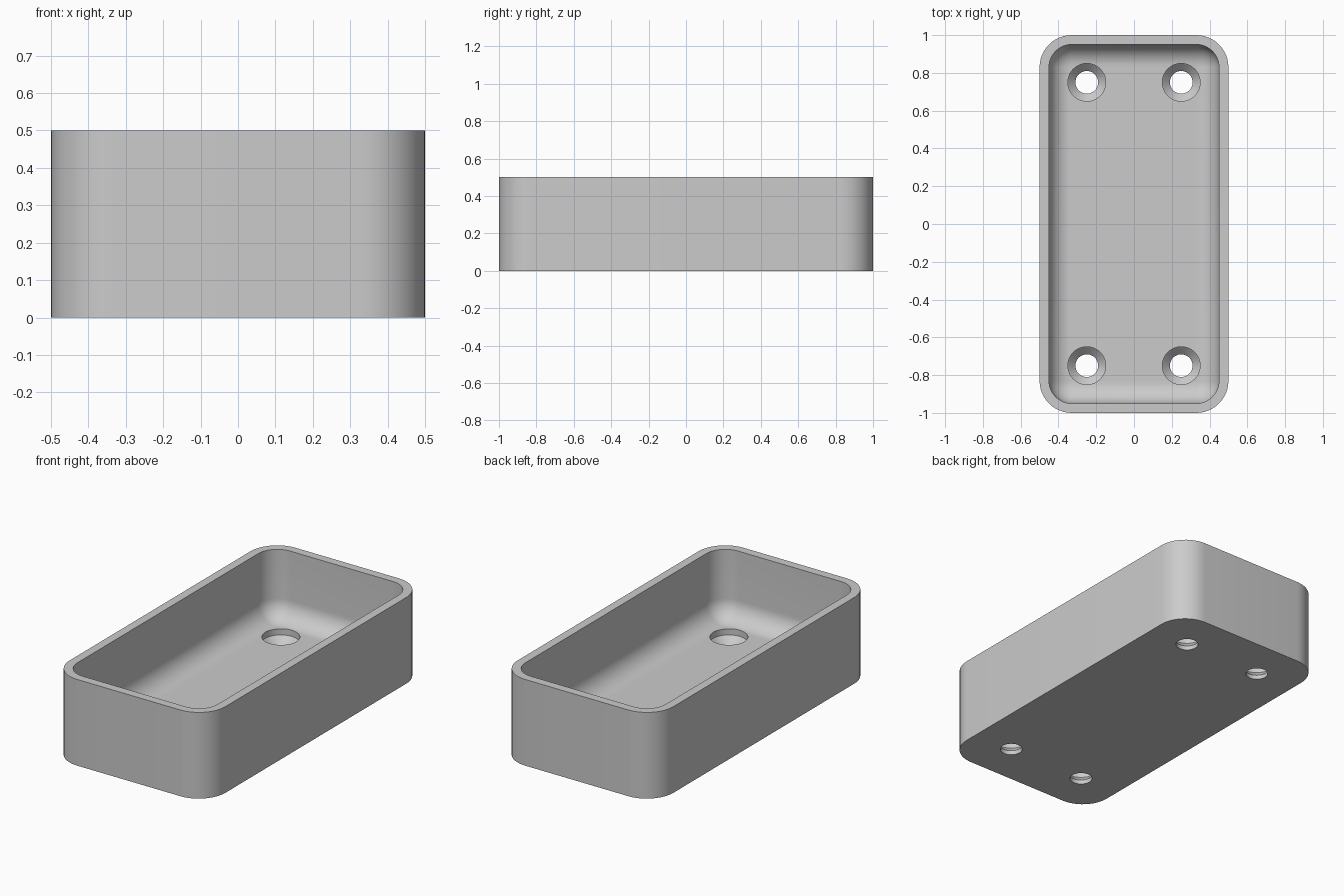
import bpy, bmesh
from math import sin, cos, pi, radians

if "Cube" in bpy.data.objects:
    bpy.data.objects.remove(bpy.data.objects["Cube"])

HALF_X, HALF_Y, HEIGHT = 0.5, 1.0, 0.5
CORNER, WALL, FLOOR, FILLET = 0.17, 0.05, 0.10, 0.115

grey = bpy.data.materials.new("plain grey")
grey.use_nodes = True
colour = (0.6, 0.6, 0.6, 1)
grey.diffuse_color = colour
grey.node_tree.nodes["Principled BSDF"].inputs["Base Color"].default_value = colour


def rounded_loop(inset, z, steps=12):
    """Rounded rectangle, inset from the outer wall, at height z."""
    r = CORNER - inset
    points = []
    for corner, (sx, sy) in enumerate([(1, 1), (-1, 1), (-1, -1), (1, -1)]):
        for i in range(steps + 1):
            a = (corner + i / steps) * pi / 2
            points.append((sx * (HALF_X - CORNER) + r * cos(a),
                           sy * (HALF_Y - CORNER) + r * sin(a), z))
    return points


def circle_loop(x, y, r, z, steps=48):
    return [(x + r * cos(2 * pi * i / steps), y + r * sin(2 * pi * i / steps), z)
            for i in range(steps)]


def skin(name, loops):
    """Closed solid made by joining a stack of loops and capping its ends."""
    bm = bmesh.new()
    rings = [[bm.verts.new(p) for p in loop] for loop in loops]
    for low, high in zip(rings, rings[1:]):
        for i in range(len(low)):
            j = (i + 1) % len(low)
            bm.faces.new((low[i], low[j], high[j], high[i]))
    bm.faces.new(rings[0][::-1])
    bm.faces.new(rings[-1])
    bmesh.ops.recalc_face_normals(bm, faces=bm.faces)
    mesh = bpy.data.meshes.new(name)
    bm.to_mesh(mesh)
    bm.free()
    mesh.materials.append(grey)
    obj = bpy.data.objects.new(name, mesh)
    bpy.context.collection.objects.link(obj)
    return obj


# Tray: outer wall, rim, inner wall, then the fillet down to the floor
loops = [rounded_loop(0, 0), rounded_loop(0, HEIGHT), rounded_loop(WALL, HEIGHT)]
for i in range(13):
    a = i / 12 * pi / 2
    loops.append(rounded_loop(WALL + FILLET * (1 - cos(a)),
                              FLOOR + FILLET * (1 - sin(a))))
tray = skin("tray", loops)

# Countersunk screw holes: shank, cone, head recess
profile = [(0.06, -0.05), (0.06, 0.025), (0.1, 0.065), (0.1, 0.25)]
cutters = []
for sx in (-1, 1):
    for sy in (-1, 1):
        cutter = skin("screw_hole_cutter",
                      [circle_loop(sx * 0.25, sy * 0.75, r, z) for r, z in profile])
        cutter.hide_render = True
        cutters.append(cutter)
        cut = tray.modifiers.new("screw_hole", 'BOOLEAN')
        cut.operation, cut.solver, cut.object = 'DIFFERENCE', 'EXACT', cutter

# Apply the cuts, drop the cutters and smooth the curved walls
bpy.ops.object.select_all(action='DESELECT')
bpy.context.view_layer.objects.active = tray
tray.select_set(True)
for modifier in list(tray.modifiers):
    bpy.ops.object.modifier_apply(modifier=modifier.name)
for cutter in cutters:
    bpy.data.objects.remove(cutter)
bpy.ops.object.shade_smooth_by_angle(angle=radians(30))
